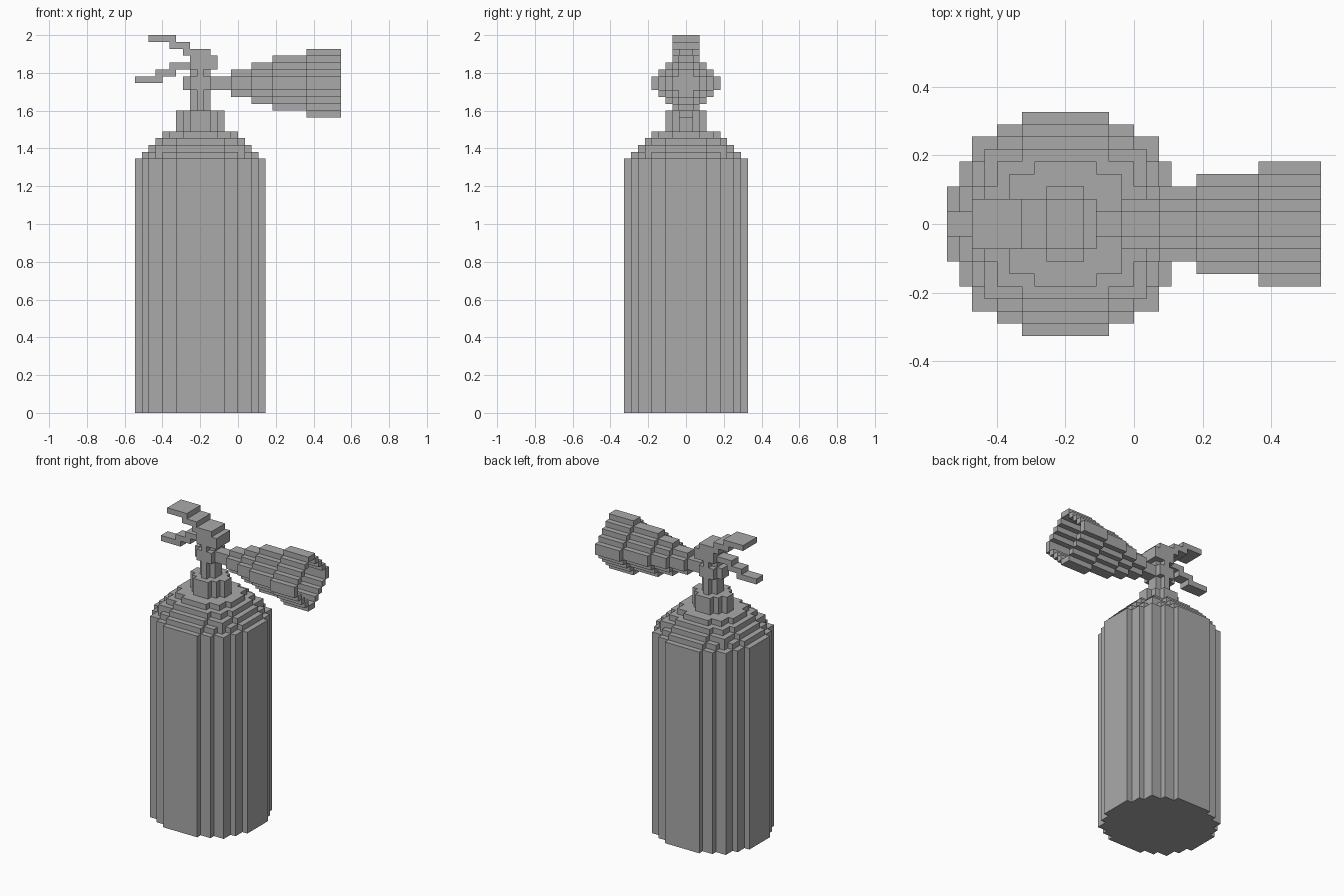
import bpy, bmesh
from mathutils import Vector

cube = bpy.data.objects.get("Cube")
if cube:
    bpy.data.objects.remove(cube, do_unlink=True)

V = 2 / 55                      # size of one block
ORIGIN = Vector((15, 9, 0))     # block coordinates of the world origin
AXIS = 9.5                      # block x of the tank axis

grey = bpy.data.materials.new("plain grey")
grey.use_nodes = True
grey.diffuse_color = (0.4, 0.4, 0.4, 1)
grey.node_tree.nodes["Principled BSDF"].inputs["Base Color"].default_value = (0.4, 0.4, 0.4, 1)


def box(x0, x1, half_y, z0, z1):
    """Blocks of a box centred on y."""
    return {(x, y, z) for x in range(x0, x1)
            for y in range(9 - half_y, 9 + half_y) for z in range(z0, z1)}


def round_slab(steps, z0, z1):
    """Stepped disc around the tank axis from (half x, half y) rectangles."""
    cells = set()
    for hx, hy in steps:
        cells |= box(int(AXIS - hx), int(AXIS + hx), hy, z0, z1)
    return cells


def diamond(radius, x0, x1):
    """Stepped diamond bar along x, centred at the horn height."""
    cells = set()
    for hy in range(1, radius + 1):
        hz = radius + 1 - hy
        cells |= box(x0, x1, hy, 48 - hz, 48 + hz)
    return cells


def build(name, cells):
    """Mesh the exposed sides of the blocks and merge flat regions."""
    bm = bmesh.new()
    verts = {}

    def vert(p):
        key = tuple(p)
        if key not in verts:
            verts[key] = bm.verts.new((Vector(key) - ORIGIN) * V)
        return verts[key]

    for c in sorted(cells):
        for axis in range(3):
            u, w = (axis + 1) % 3, (axis + 2) % 3
            for side in (0, 1):
                near = list(c)
                near[axis] += 2 * side - 1
                if tuple(near) in cells:
                    continue
                quad = []
                for du, dw in ((0, 0), (1, 0), (1, 1), (0, 1)):
                    p = list(c)
                    p[axis] += side
                    p[u] += du
                    p[w] += dw
                    quad.append(vert(p))
                bm.faces.new(quad if side else quad[::-1])
    bmesh.ops.dissolve_limit(bm, angle_limit=0.01, verts=bm.verts, edges=bm.edges)
    mesh = bpy.data.meshes.new(name)
    bm.to_mesh(mesh)
    bm.free()
    mesh.materials.append(grey)
    obj = bpy.data.objects.new(name, mesh)
    bpy.context.collection.objects.link(obj)


# Tank with stepped shoulder
tank = round_slab([(9.5, 3), (8.5, 5), (7.5, 7), (5.5, 8), (3.5, 9)], 0, 37)
shoulder = [
    [(8.5, 3), (7.5, 5), (6.5, 6), (5.5, 7), (3.5, 8)],
    [(7.5, 3), (6.5, 6), (3.5, 7)],
    [(6.5, 3), (5.5, 5), (3.5, 6)],
    [(5.5, 2), (4.5, 4), (2.5, 5)],
]
for i, steps in enumerate(shoulder):
    tank |= round_slab(steps, 37 + i, 38 + i)
build("tank", tank)

# Neck ring and valve stem with collar
build("neck", round_slab([(3.5, 1), (2.5, 2), (1.5, 3)], 41, 44))
stem = round_slab([(1.5, 1), (0.5, 2)], 44, 50)
collar = round_slab([(2.5, 1), (1.5, 2)], 47, 49)
build("valve_stem", stem | collar)

# Upper lever and valve head
build("upper_lever", box(8, 12, 2, 50, 52) | box(7, 11, 2, 52, 53)
      | box(5, 8, 2, 53, 54) | box(2, 6, 2, 54, 55))

# Lower carrying handle
build("lower_handle", box(5, 8, 1, 50, 51) | box(3, 6, 1, 49, 50) | box(0, 4, 1, 48, 49))

# Hollow flared horn on its feed pipe
horn = box(12, 14, 1, 47, 49)
bore = set()
for radius, x0, x1 in ((2, 14, 17), (3, 17, 20), (4, 20, 25), (5, 25, 30)):
    horn |= diamond(radius, x0, x1)
    if radius > 2:
        bore |= diamond(radius - 1, x0, x1)
build("horn", horn - bore)
